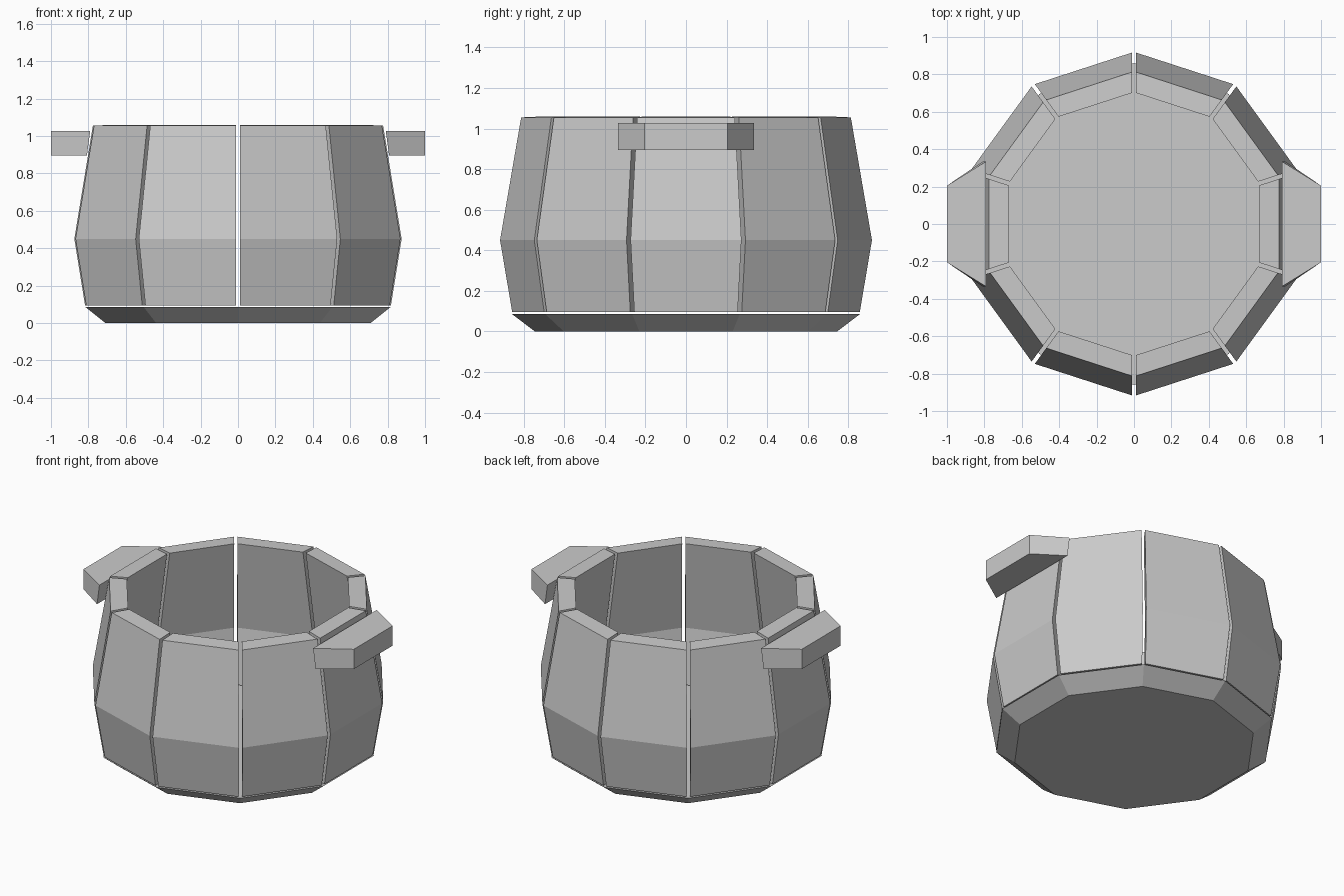
import bpy, bmesh
from math import cos, sin, tan, radians

if "Cube" in bpy.data.objects:
    bpy.data.objects.remove(bpy.data.objects["Cube"])

SIDES = 10
HALF = radians(180 / SIDES)


def make(name, verts, faces):
    mesh = bpy.data.meshes.new(name)
    bm = bmesh.new()
    vs = [bm.verts.new(v) for v in verts]
    for f in faces:
        bm.faces.new([vs[i] for i in f])
    bmesh.ops.recalc_face_normals(bm, faces=bm.faces)
    bm.to_mesh(mesh)
    bm.free()
    obj = bpy.data.objects.new(name, mesh)
    bpy.context.collection.objects.link(obj)
    return obj


def bridge(n):
    """Closed side faces and two caps between two n-point loops."""
    sides = [(i, (i + 1) % n, (i + 1) % n + n, i + n) for i in range(n)]
    return sides + [tuple(range(n)), tuple(range(n, 2 * n))]


# Base: shallow ten-sided dish-shaped plate
base = [(r * cos(HALF * (2 * k + 1)), r * sin(HALF * (2 * k + 1)), z)
        for r, z in ((0.745, 0.0), (0.86, 0.087)) for k in range(SIDES)]
make("base", base, bridge(SIDES))

# Staves: bulged slabs around the pot, with narrow gaps at the corners
GAP = 0.011
profile = [(0.818, 0.095), (0.875, 0.45), (0.776, 1.055),
           (0.67, 1.06), (0.77, 0.45), (0.713, 0.095)]  # (apothem, height)
stave = [(a, s * (a * tan(HALF) - GAP), z) for s in (-1, 1) for a, z in profile]
stave_faces = [(i, (i + 1) % 6, (i + 1) % 6 + 6, i + 6) for i in range(6)]
for o in (0, 6):  # end caps split at the bulge
    stave_faces += [(o, o + 1, o + 4, o + 5), (o + 1, o + 2, o + 3, o + 4)]
for k in range(SIDES):
    obj = make(f"stave_{k + 1}", stave, stave_faces)
    obj.rotation_euler.z = 2 * HALF * k

# Handles: tapered grips on both sides
for side, s in (("right", 1), ("left", -1)):
    grip = [(s * x, y, z) for xi, z in ((0.808, 0.895), (0.79, 1.027))
            for x, y in ((xi, -0.335), (1.0, -0.205), (1.0, 0.205), (xi, 0.335))]
    make(f"{side}_handle", grip, bridge(4))
